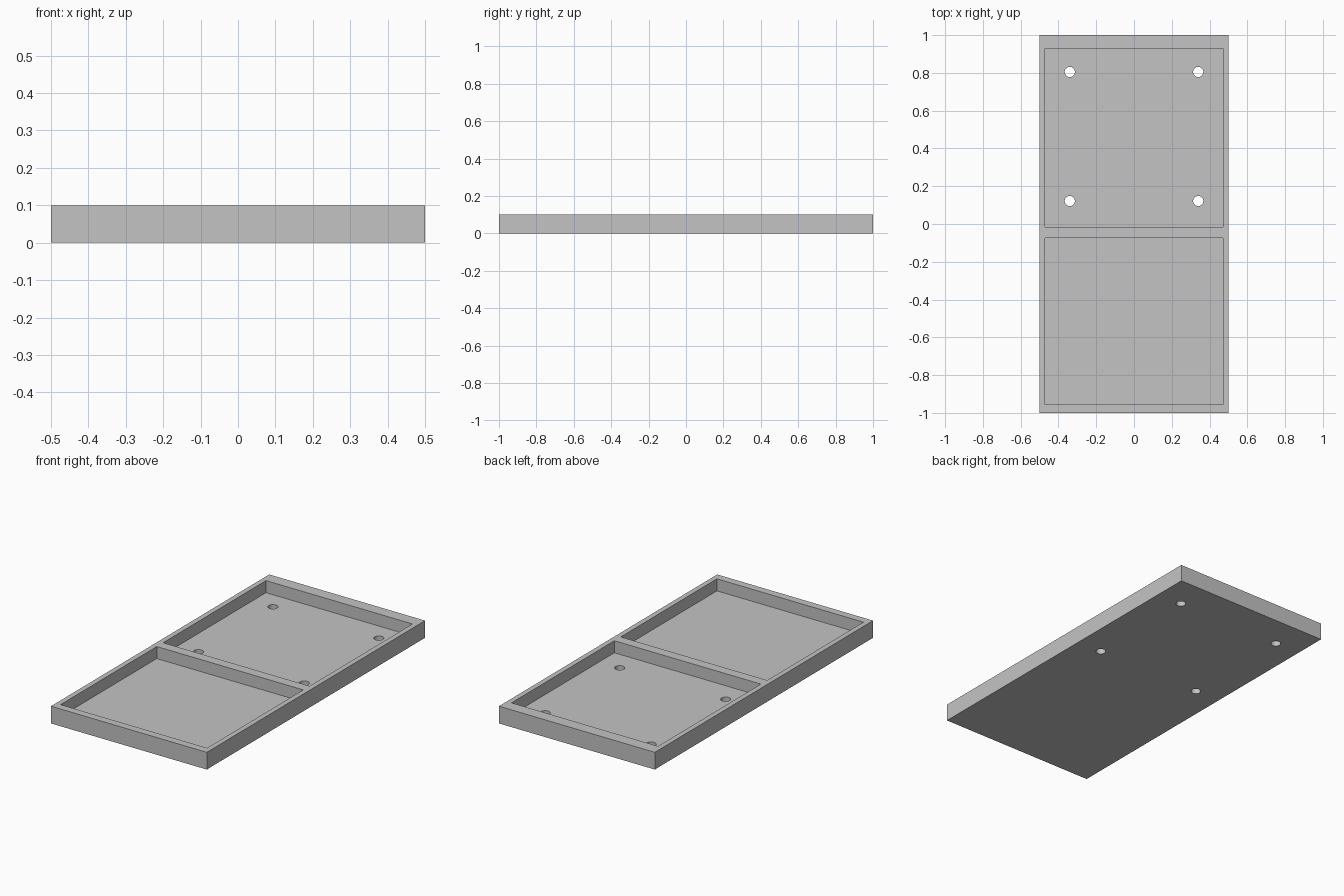
import bpy

default_cube = bpy.data.objects.get("Cube")
if default_cube:
    bpy.data.objects.remove(default_cube, do_unlink=True)

WIDTH, LENGTH, HEIGHT = 1.0, 2.0, 0.1
FLOOR = 0.03
POCKET_X = 0.47
HOLE_X, HOLE_YS, HOLE_R = 0.34, (0.122, 0.805), 0.027

grey = bpy.data.materials.new("plain grey")
grey.use_nodes = True
colour = (0.55, 0.55, 0.55, 1)
grey.diffuse_color = colour
grey.node_tree.nodes["Principled BSDF"].inputs["Base Color"].default_value = colour


def box(name, x, y, z):
    """Box spanning the given (low, high) range on each axis."""
    bpy.ops.mesh.primitive_cube_add(size=1, location=[sum(r) / 2 for r in (x, y, z)])
    obj = bpy.context.object
    obj.name = name
    obj.scale = [r[1] - r[0] for r in (x, y, z)]
    bpy.ops.object.transform_apply(location=True, rotation=False, scale=True)
    obj.data.materials.append(grey)
    return obj


def cut(target, cutter):
    """Subtract the cutter from the target and discard it."""
    cutter.hide_render = True
    mod = target.modifiers.new("cut", "BOOLEAN")
    mod.operation = "DIFFERENCE"
    mod.solver = "EXACT"
    mod.object = cutter
    bpy.context.view_layer.objects.active = target
    bpy.ops.object.modifier_apply(modifier=mod.name)
    bpy.data.objects.remove(cutter, do_unlink=True)


# Solid tray block
tray = box("tray", (-WIDTH / 2, WIDTH / 2), (-LENGTH / 2, LENGTH / 2), (0, HEIGHT))

# Two open pockets divided by a cross wall
for name, y_range in (("front_pocket", (-0.955, -0.073)), ("rear_pocket", (-0.015, 0.928))):
    cut(tray, box(name, (-POCKET_X, POCKET_X), y_range, (FLOOR, HEIGHT + 0.1)))

# Four mounting holes through the rear floor
for y in HOLE_YS:
    for side in (-1, 1):
        bpy.ops.mesh.primitive_cylinder_add(vertices=32, radius=HOLE_R, depth=0.1,
                                            location=(side * HOLE_X, y, FLOOR / 2))
        hole = bpy.context.object
        hole.data.materials.append(grey)
        cut(tray, hole)

# Smooth hole walls, crisp edges elsewhere
bpy.ops.object.select_all(action="DESELECT")
tray.select_set(True)
bpy.context.view_layer.objects.active = tray
bpy.ops.object.shade_smooth_by_angle()
